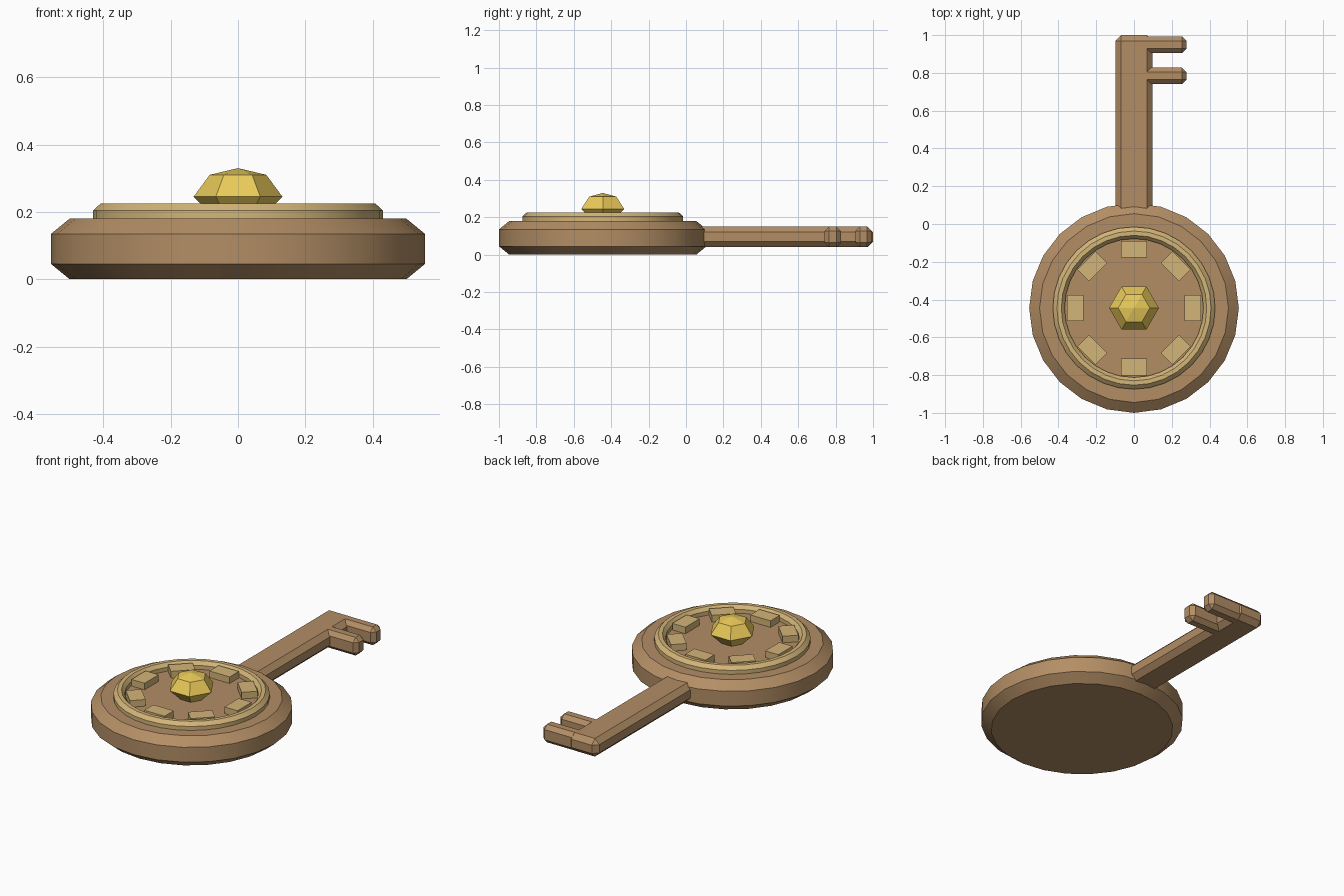
import bpy, bmesh, math
from mathutils import Matrix

if "Cube" in bpy.data.objects:
    bpy.data.objects.remove(bpy.data.objects["Cube"])

CY = -0.445  # centre of the round head


def material(name, rgb):
    m = bpy.data.materials.new(name)
    m.diffuse_color = (*rgb, 1)
    m.use_nodes = True
    m.node_tree.nodes["Principled BSDF"].inputs["Base Color"].default_value = m.diffuse_color
    return m


BRONZE = material("bronze", (0.45, 0.27, 0.13))
BRASS = material("brass", (0.65, 0.46, 0.19))
GOLD = material("gold", (0.82, 0.59, 0.10))


def finish(name, bm, mat, smooth=None):
    bmesh.ops.recalc_face_normals(bm, faces=bm.faces)
    mesh = bpy.data.meshes.new(name)
    bm.to_mesh(mesh)
    bm.free()
    ob = bpy.data.objects.new(name, mesh)
    bpy.context.collection.objects.link(ob)
    mesh.materials.append(mat)
    if smooth:
        bpy.ops.object.select_all(action='DESELECT')
        ob.select_set(True)
        bpy.context.view_layer.objects.active = ob
        bpy.ops.object.shade_smooth_by_angle(angle=math.radians(smooth))
    return ob


def lathe(name, profile, sides, mat, smooth=None, closed=False):
    """Turn an (r, z) profile around the head centre."""
    bm = bmesh.new()
    rings = []
    for r, z in profile:
        if r == 0:
            rings.append([bm.verts.new((0, CY, z))] * sides)
            continue
        angles = [2 * math.pi * i / sides for i in range(sides)]
        rings.append([bm.verts.new((r * math.cos(a), CY + r * math.sin(a), z)) for a in angles])
    pairs = list(zip(rings, rings[1:]))
    if closed:
        pairs.append((rings[-1], rings[0]))
    for a, b in pairs:
        for i in range(sides):
            j = (i + 1) % sides
            bm.faces.new(list(dict.fromkeys((a[i], a[j], b[j], b[i]))))
    return finish(name, bm, mat, smooth)


def box(name, lo, hi, mat, bevel=0.0, turn=None):
    bm = bmesh.new()
    size = [h - l for l, h in zip(lo, hi)]
    mid = [(h + l) / 2 for l, h in zip(lo, hi)]
    bmesh.ops.create_cube(bm, size=1, matrix=Matrix.Translation(mid) @ Matrix.Diagonal((*size, 1)))
    if bevel:
        bmesh.ops.bevel(bm, geom=bm.edges[:], offset=bevel, segments=1, affect='EDGES')
    if turn is not None:
        bm.transform(Matrix.Translation((0, CY, 0)) @ Matrix.Rotation(turn, 4, 'Z'))
    return finish(name, bm, mat)


# Round head with chamfered rims
lathe("head_disc", [(0, 0), (0.50, 0), (0.555, 0.045), (0.555, 0.135), (0.50, 0.18), (0, 0.18)],
      24, BRONZE, 30)

# Raised ring on the head
lathe("raised_ring", [(0.43, 0.17), (0.43, 0.204), (0.408, 0.225), (0.385, 0.225),
                      (0.367, 0.204), (0.367, 0.17)], 32, BRASS, 30, closed=True)

# Eight small blocks inside the ring
for i in range(8):
    box(f"inlay_block_{i + 1}", (0.268, -0.068, 0.17), (0.356, 0.068, 0.22), BRASS,
        turn=i * math.pi / 4)

# Six-sided faceted gem
lathe("gem", [(0, 0.17), (0.055, 0.17), (0.132, 0.245), (0.084, 0.31), (0, 0.33)], 6, GOLD)

# Shaft and two teeth
box("shaft", (-0.098, -0.05, 0.04), (0.098, 1.0, 0.15), BRONZE, 0.03)
for n, (y0, y1) in enumerate(((0.905, 0.993), (0.74, 0.828))):
    box(f"tooth_{n + 1}", (0.0, y0, 0.04), (0.278, y1, 0.15), BRONZE, 0.024)
